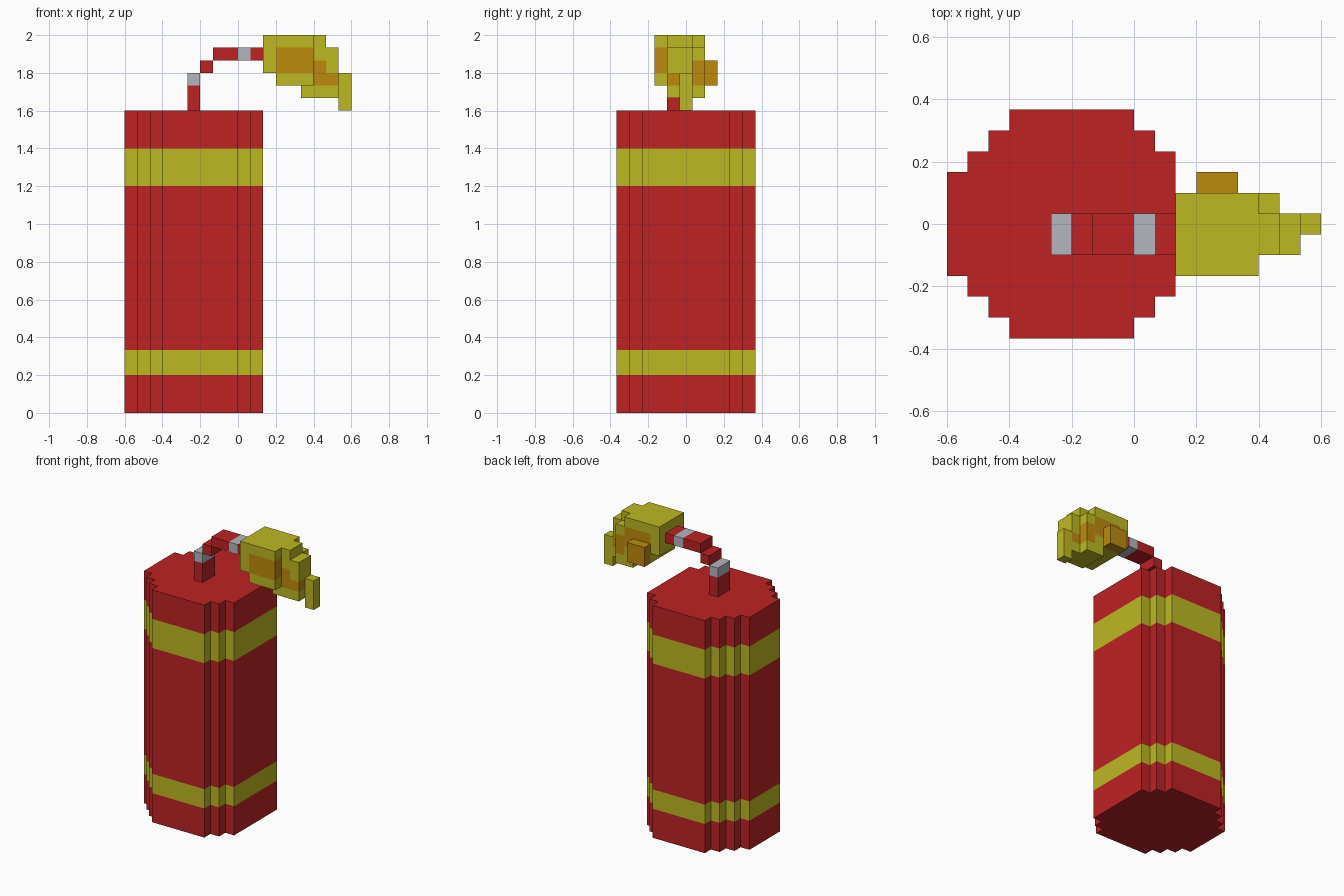
import bpy, bmesh, math
from mathutils import Vector

old = bpy.data.objects.get("Cube")
if old:
    bpy.data.objects.remove(old, do_unlink=True)

U = 2 / 30                      # size of one block
ORIGIN = Vector((9, 5.5, 0))    # block coordinate of the world origin


def make_material(name, rgb):
    m = bpy.data.materials.new(name)
    m.use_nodes = True
    m.diffuse_color = (*rgb, 1)
    m.node_tree.nodes["Principled BSDF"].inputs["Base Color"].default_value = (*rgb, 1)
    return m


RED = make_material("red", (0.515, 0.016, 0.0176))
YELLOW = make_material("yellow", (0.515, 0.479, 0.016))
ORANGE = make_material("orange", (0.515, 0.254, 0.004))
GREY = make_material("grey", (0.445, 0.468, 0.515))


def pos(x, y, z):
    return (Vector((x, y, z)) - ORIGIN) * U


def finish(bm, name, mats):
    bmesh.ops.recalc_face_normals(bm, faces=bm.faces)
    mesh = bpy.data.meshes.new(name)
    bm.to_mesh(mesh)
    bm.free()
    for m in mats:
        mesh.materials.append(m)
    ob = bpy.data.objects.new(name, mesh)
    bpy.context.collection.objects.link(ob)
    return ob


def box(name, x0, x1, y0, y1, z0, z1, mat):
    bm = bmesh.new()
    bmesh.ops.create_cube(bm, size=1)
    a, b = pos(x0, y0, z0), pos(x1, y1, z1)
    for v in bm.verts:
        v.co = Vector([a[i] if v.co[i] < 0 else b[i] for i in range(3)])
    return finish(bm, name, [mat])


def block_part(name, fills, mats):
    """Fill block ranges in order (later ones repaint) and skin the outside."""
    cells = {}
    for x0, x1, y0, y1, z0, z1, mi in fills:
        for x in range(x0, x1):
            for y in range(y0, y1):
                for z in range(z0, z1):
                    cells[x, y, z] = mi
    bm = bmesh.new()
    for c, mi in cells.items():
        for axis in range(3):
            for side in (0, 1):
                n = list(c)
                n[axis] += 2 * side - 1
                if tuple(n) in cells:
                    continue
                corners = []
                for s, t in ((0, 0), (1, 0), (1, 1), (0, 1)):
                    p = list(c)
                    p[axis] += side
                    p[(axis + 1) % 3] += s
                    p[(axis + 2) % 3] += t
                    corners.append(bm.verts.new(pos(*p)))
                bm.faces.new(corners).material_index = mi
    bmesh.ops.remove_doubles(bm, verts=bm.verts, dist=U * 0.01)
    bmesh.ops.dissolve_limit(bm, angle_limit=math.radians(1), verts=bm.verts,
                             edges=bm.edges, delimit={'MATERIAL'})
    return finish(bm, name, mats)


# Tank: stepped round profile, extruded through the band heights
half = [(0, 8), (1, 8), (1, 9), (2, 9), (2, 10), (3, 10), (3, 11),
        (9, 11), (9, 10), (10, 10), (10, 9), (11, 9)]
outline = half + [(x, 11 - y) for x, y in reversed(half)]
levels = [0, 3, 5, 18, 21, 24]
bm = bmesh.new()
rings = [[bm.verts.new(pos(x, y, z)) for x, y in outline] for z in levels]
bm.faces.new(rings[0])
bm.faces.new(rings[-1])
for band, (lo, hi) in enumerate(zip(rings, rings[1:])):
    for i in range(len(outline)):
        j = (i + 1) % len(outline)
        bm.faces.new((lo[i], lo[j], hi[j], hi[i])).material_index = band % 2
finish(bm, "tank", [RED, YELLOW])

# Hose: a chain of small boxes, all two blocks deep
for name, x0, x1, z0, z1, mat in [
        ("hose_stem", 5, 6, 24, 26, RED),
        ("hose_lower_ring", 5, 6, 26, 27, GREY),
        ("hose_step", 6, 7, 27, 28, RED),
        ("hose_arm", 7, 9, 28, 29, RED),
        ("hose_upper_ring", 9, 10, 28, 29, GREY),
        ("hose_end", 10, 11, 28, 29, RED)]:
    box(name, x0, x1, 4, 6, z0, z1, mat)

# Nozzle head: yellow blocks, then orange side stripes
block_part("nozzle_head", [
    (11, 12, 3, 7, 27, 30, 0),
    (12, 15, 3, 7, 26, 30, 0),
    (14, 16, 4, 7, 25, 29, 0),
    (15, 16, 4, 6, 29, 30, 0),
    (16, 17, 4, 6, 25, 29, 0),
    (12, 15, 3, 4, 27, 29, 1),
    (12, 15, 6, 7, 27, 29, 1),
    (15, 16, 4, 5, 26, 28, 1),
    (15, 16, 6, 7, 26, 28, 1),
    (16, 17, 4, 6, 26, 27, 1),
], [YELLOW, ORANGE])

# Nozzle tip and rear trigger block
box("nozzle_tip", 17, 18, 5, 6, 24, 27, YELLOW)
box("nozzle_trigger", 12, 14, 7, 8, 26, 28, ORANGE)
